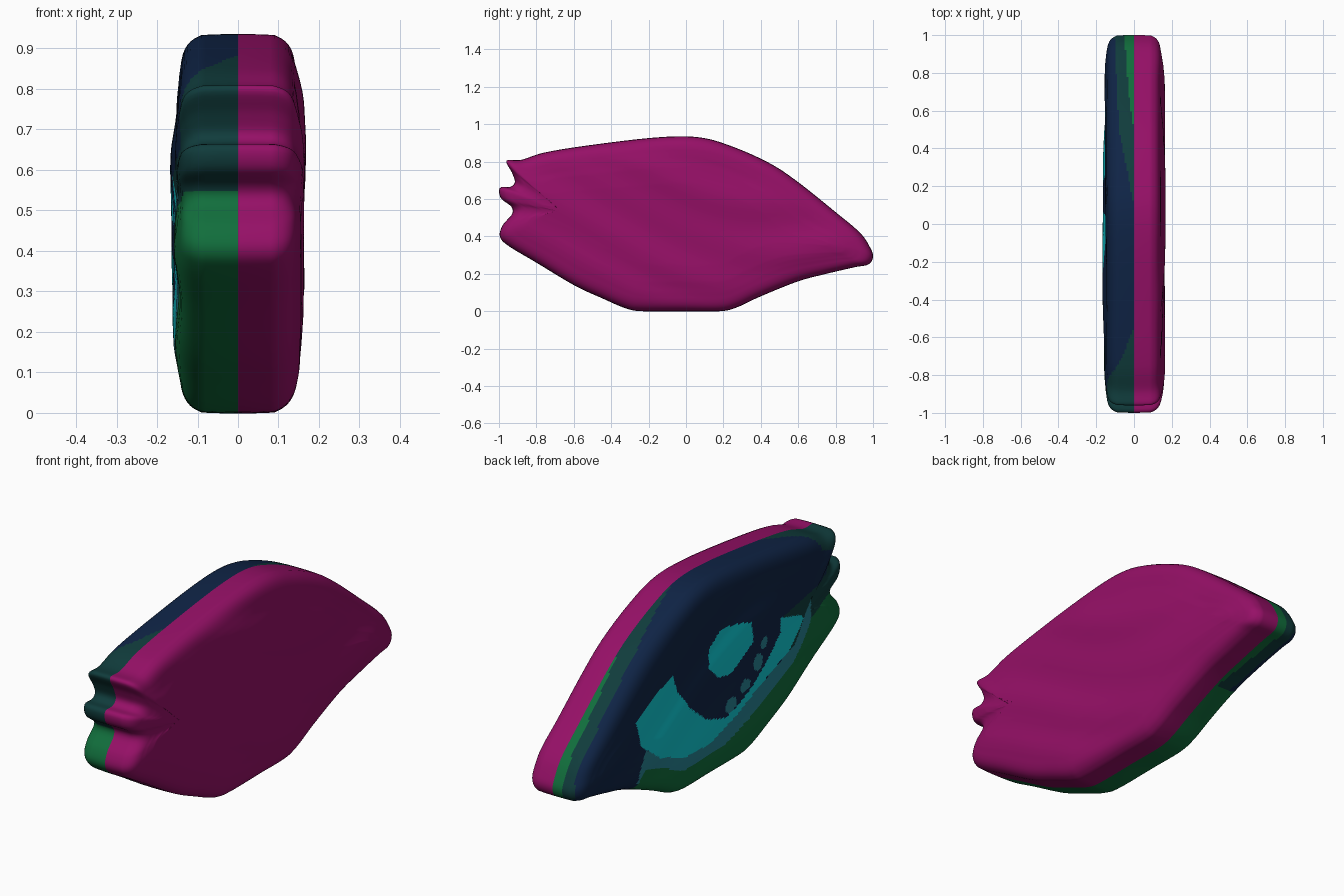
import bpy, bmesh, math
from mathutils import Vector

if "Cube" in bpy.data.objects:
    bpy.data.objects.remove(bpy.data.objects["Cube"])


def material(name, rgb):
    lin = [(c / 255 / 12.92) if c < 10 else ((c / 255 + 0.055) / 1.055) ** 2.4 for c in rgb]
    m = bpy.data.materials.new(name)
    m.diffuse_color = (*lin, 1)
    m.use_nodes = True
    m.node_tree.nodes["Principled BSDF"].inputs["Base Color"].default_value = m.diffuse_color
    return m


MAGENTA = material("magenta", (150, 16, 103))
NAVY = material("navy", (15, 36, 70))
TEAL = material("dark teal", (16, 60, 60))
GREEN = material("green", (17, 110, 60))
CYAN = material("bright cyan", (15, 205, 215))
GREY = material("grey teal", (40, 132, 148))

# Side outline (y, z): eye-shaped with a notched front end
OUTLINE = [(-.96, .805), (-.88, .81), (-.75, .85), (-.5, .89), (-.15, .93), (.07, .93),
           (.25, .88), (.45, .79), (.6, .69), (.8, .53), (.93, .42), (.985, .34), (1, .29),
           (.975, .25), (.9, .235), (.75, .2), (.6, .16), (.4, .08), (.27, .02), (.18, 0),
           (0, 0), (-.23, 0), (-.32, .015), (-.45, .07), (-.6, .14), (-.8, .26), (-.95, .35),
           (-.995, .40), (-.98, .46), (-.93, .52), (-.935, .56), (-.99, .605), (-.995, .66),
           (-.94, .665), (-.915, .69), (-.93, .74)]
# Painted eye shapes on the left face (y, z)
CRESCENT = [(.315, .61), (.45, .57), (.592, .494), (.554, .365), (.415, .257), (.223, .192),
            (.03, .185), (-.16, .243), (-.354, .32), (-.546, .397), (-.66, .507), (-.65, .53),
            (-.477, .584), (-.485, .511), (-.39, .42), (-.277, .335), (-.177, .29),
            (-.07, .265), (.07, .31), (.2, .414), (.285, .528)]
HIGHLIGHT = [(-.038, .688), (-.15, .68), (-.254, .647), (-.27, .552), (-.2, .507),
             (-.108, .457), (-.008, .479), (.06, .543), (.046, .63)]
DOTS = [(-.11, .31, .045, .035), (-.22, .36, .04, .03), (-.315, .435, .035, .04),
        (-.36, .51, .025, .03)]
LOWER = [(-1.1, .56), (-.9, .55), (-.72, .489), (-.585, .32), (-.315, .213), (0, .105),
         (.22, .125), (.44, .22), (.52, .24), (.58, .12), (.7, 0), (1.1, 0)]


def smooth_loop(pts, count):
    """Catmull-Rom through the points, resampled evenly."""
    n, dense = len(pts), []
    P = [Vector(p) for p in pts]
    for i in range(n):
        a, b, c, d = (P[(i + k - 1) % n] for k in range(4))
        for s in range(16):
            t = s / 16
            dense.append(.5 * (2 * b + (c - a) * t + (2 * a - 5 * b + 4 * c - d) * t * t
                               + (3 * b - a - 3 * c + d) * t ** 3))
    dense.append(dense[0])
    lens = [0]
    for p, q in zip(dense, dense[1:]):
        lens.append(lens[-1] + (q - p).length)
    out, j = [], 0
    for i in range(count):
        target = lens[-1] * i / count
        while lens[j + 1] < target:
            j += 1
        f = (target - lens[j]) / max(lens[j + 1] - lens[j], 1e-9)
        out.append(dense[j].lerp(dense[j + 1], f))
    return out


def inside(poly, y, z):
    hit = False
    for (y1, z1), (y2, z2) in zip(poly, poly[1:] + poly[:1]):
        if (z1 > z) != (z2 > z) and y < y1 + (z - z1) * (y2 - y1) / (z2 - z1):
            hit = not hit
    return hit


def interp(table, v):
    for (a, fa), (b, fb) in zip(table, table[1:]):
        if v <= b:
            return fa + (fb - fa) * max(0, (v - a) / (b - a))
    return table[-1][1]


def left_colour(c):
    x, y, z = -c.x, c.y, c.z
    if x > .135:                                    # eye on the flat side
        if inside(HIGHLIGHT, y, z):
            return CYAN
        if any(((y - a) / r) ** 2 + ((z - b) / s) ** 2 < 1 for a, b, r, s in DOTS):
            return GREY
        if inside(CRESCENT, y, z):
            return CYAN
    low = interp(LOWER, y)
    if z < low or (z < .13 and y < .5):             # underside
        return GREEN
    if x > .135 and -.72 < y < .56 and z < low + .09:
        return GREY
    if y > .05:                                     # bands around the rear rim
        if x < interp([(.5, 0), (.7, .03), (1, .05)], y):
            return GREEN
        if x < interp([(.1, 0), (.5, .08), (1, .105)], y):
            return TEAL
    if y < -.5:                                     # front end
        if x < interp([(-1, .15), (-.82, .14), (-.72, .07), (-.55, 0)], y):
            return TEAL
        if z < interp([(-.95, .7), (-.8, .63), (-.5, .58)], y):
            return TEAL
    return NAVY


def wave(y, z, side):
    a = math.sin(21 * z + 4 * math.sin(2.4 * y + side) + 3 * y) * math.sin(3.1 * y + 5 * z + side)
    return .006 * a + .004 * math.sin(9 * z + 6 * y + 2 * side)


RIM = [(0, 0)] + [(.01 * i, .00002 * i ** 2.2) for i in range(1, 10)] + \
      [(.099, .007), (.109, .012), (.118, .019), (.126, .028), (.132, .038), (.137, .05), (.141, .065)]
FACE = [(.065, .141), (.1, .147), (.16, .154), (.25, .158), (9, .158)]
LOOP = smooth_loop(OUTLINE, 420)
STEPS = 42


def half_body(name, side, mats, rule):
    bm = bmesh.new()
    rings = []
    for k in range(len(RIM) + STEPS):
        ring = []
        for p in LOOP:
            spine = Vector((.7 * p.x, .46 - .08 * p.x))
            full = (spine - p).length
            if k < len(RIM):
                x, d = RIM[k]
            else:
                d = .065 + (full - .065) * (k - len(RIM) + 1) / STEPS
                x = interp(FACE, d)
            q = p.lerp(spine, d / full)
            x += wave(q.x, q.y, side) * min(1, max(0, (d - .01) / .12))
            ring.append(bm.verts.new((side * x, q.x, q.y)))
        rings.append(ring)
    n = len(LOOP)
    for a, b in zip(rings, rings[1:]):
        for i in range(n):
            j = (i + 1) % n
            quad = (a[i], a[j], b[j], b[i])
            f = bm.faces.new(quad if side > 0 else quad[::-1])
            f.smooth = True
            f.material_index = mats.index(rule(f.calc_center_median()))
    bm.normal_update()
    # turn the shell outward if needed
    if sum(f.normal.x * f.calc_area() for f in bm.faces) * side < 0:
        bmesh.ops.reverse_faces(bm, faces=bm.faces[:])
    me = bpy.data.meshes.new(name)
    for m in mats:
        me.materials.append(m)
    bm.to_mesh(me)
    bm.free()
    ob = bpy.data.objects.new(name, me)
    bpy.context.collection.objects.link(ob)


# Plain right half and painted left half
half_body("right_half", 1, [MAGENTA], lambda c: MAGENTA)
half_body("left_half", -1, [NAVY, TEAL, GREEN, CYAN, GREY], left_colour)
